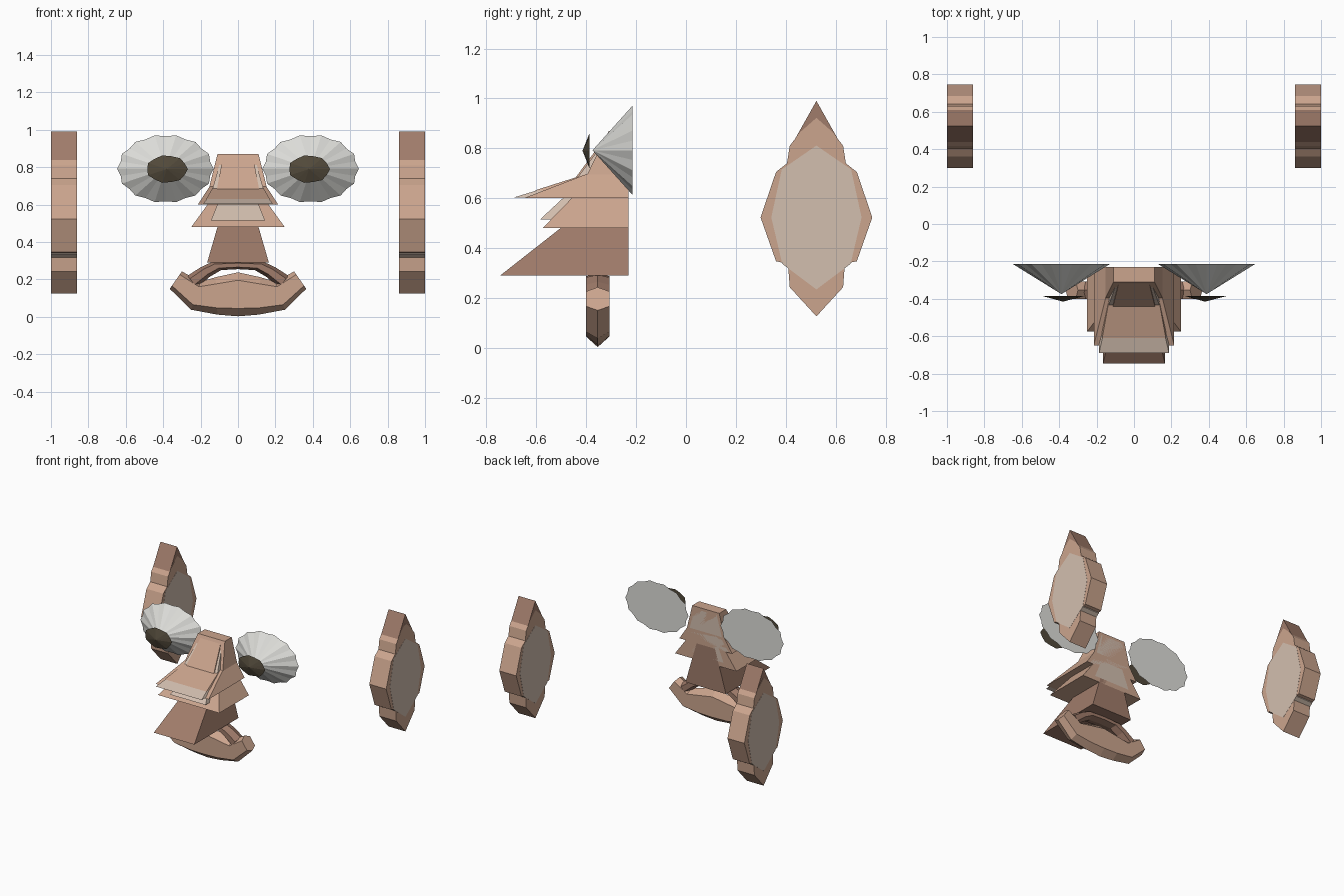
import bpy, bmesh, math

cube = bpy.data.objects.get("Cube")
if cube:
    bpy.data.objects.remove(cube, do_unlink=True)


def material(name, rgb):
    m = bpy.data.materials.new(name)
    m.use_nodes = True
    m.diffuse_color = (*rgb, 1)
    m.node_tree.nodes["Principled BSDF"].inputs["Base Color"].default_value = (*rgb, 1)
    return m


LIGHT = material("light skin", (0.60, 0.375, 0.27))
DARK = material("dark skin", (0.35, 0.20, 0.145))
CREAM = material("pale skin", (0.65, 0.52, 0.43))
WHITE = material("eye white", (0.73, 0.73, 0.70))
PUPIL = material("pupil brown", (0.085, 0.068, 0.043))


def loft(name, rings, mat):
    """Joins rings of equal point count; a one-point ring makes a tip."""
    bm = bmesh.new()
    rows = [[bm.verts.new(p) for p in ring] for ring in rings]
    for a, b in zip(rows, rows[1:]):
        n = max(len(a), len(b))
        for i in range(n):
            j = (i + 1) % n
            if len(b) == 1:
                bm.faces.new((a[i], a[j], b[0]))
            else:
                bm.faces.new((a[i], a[j], b[j], b[i]))
    for row in (rows[0], rows[-1]):
        if len(row) > 2:
            bm.faces.new(row)
    bmesh.ops.recalc_face_normals(bm, faces=bm.faces)
    mesh = bpy.data.meshes.new(name)
    bm.to_mesh(mesh)
    bm.free()
    mesh.materials.append(mat)
    ob = bpy.data.objects.new(name, mesh)
    bpy.context.scene.collection.objects.link(ob)
    return ob


# Nose: stacked wedges sharing one flat back
BACK = -0.23


def wedge(name, low, high, mat):
    rings = []
    for z, w, front in (low, high):
        rings.append([(-w, front, z), (w, front, z), (w, BACK, z), (-w, BACK, z)])
    loft(name, rings, mat)


wedge("nose_base", (0.29, 0.165, -0.745), (0.60, 0.075, -0.35), DARK)
wedge("nose_middle", (0.48, 0.25, -0.575), (0.66, 0.12, -0.40), LIGHT)
wedge("nose_middle_ridge", (0.515, 0.145, -0.585), (0.65, 0.09, -0.44), CREAM)
wedge("nose_brim", (0.60, 0.215, -0.65), (0.70, 0.15, -0.39), LIGHT)
wedge("nose_brim_ridge", (0.603, 0.187, -0.69), (0.68, 0.13, -0.44), CREAM)
wedge("nose_brim_top", (0.63, 0.17, -0.61), (0.70, 0.13, -0.39), LIGHT)
wedge("nose_bridge", (0.647, 0.165, -0.42), (0.87, 0.11, -0.31), LIGHT)
wedge("nose_bridge_sides", (0.67, 0.14, -0.445), (0.85, 0.09, -0.31), CREAM)
wedge("nose_bridge_front", (0.67, 0.115, -0.452), (0.86, 0.08, -0.312), LIGHT)

# Ears: layered plates, each given by its front half outline (offset, height)
EAR_Y = 0.523
EAR_LAYERS = [
    ("ear_rim", DARK, 0.0,
     [(0, 0.99), (0.107, 0.80), (0.107, 0.25), (0, 0.15)]),
    ("ear_body", LIGHT, 0.0005,
     [(0, 0.922), (0.065, 0.865), (0.107, 0.81), (0.118, 0.74), (0.162, 0.705),
      (0.224, 0.523), (0.162, 0.347), (0.114, 0.337), (0.107, 0.243), (0, 0.126)]),
    ("ear_inner", CREAM, 0.0015,
     [(0, 0.811), (0.139, 0.715), (0.181, 0.523), (0.137, 0.337), (0, 0.234)]),
]
for side, sx in (("left", 1), ("right", -1)):
    for name, mat, grow, half in EAR_LAYERS:
        outline = half + [(-d, z) for d, z in half[-2:0:-1]]
        rings = [[(sx * x, EAR_Y - d, z) for d, z in outline]
                 for x in (0.862 - grow, 0.9985 + grow)]
        loft(f"{side}_{name}", rings, mat)


# Eyes: fluted cone with a shallow pupil on its tip
def oval(cx, y, cz, rx, rz, count, dip):
    pts = []
    for i in range(count):
        a = 2 * math.pi * i / count
        r = 1 - dip * (i % 2)
        pts.append((cx + rx * r * math.cos(a), y, cz + rz * r * math.sin(a)))
    return pts


for side, sx in (("left", 1), ("right", -1)):
    cx = sx * 0.388
    loft(f"{side}_eye", [oval(cx, -0.215, 0.792, 0.258, 0.183, 28, 0.05),
                         [(cx, -0.375, 0.792)]], WHITE)
    loft(f"{side}_pupil", [oval(sx * 0.38, -0.386, 0.79, 0.112, 0.075, 14, 0.06),
                           [(sx * 0.38, -0.415, 0.79)]], PUPIL)

# Lips: six-sided tubes between an upper and a lower edge, mirrored across x
LIP_Y, LIP_T = -0.354, 0.047


def lip(name, half, bevel, mat):
    stations = [((-a, b), (-c, d)) for (a, b), (c, d) in half[:0:-1]] + half
    rings = []
    for top, bottom in stations:
        def at(t, y):
            x, z = [p + (q - p) * t for p, q in zip(top, bottom)]
            return (x, LIP_Y + y, z)
        rings.append([at(0, 0), at(bevel, -LIP_T), at(1 - bevel, -LIP_T),
                      at(1, 0), at(1 - bevel, LIP_T), at(bevel, LIP_T)])
    loft(name, rings, mat)


lip("lower_lip", [((0, 0.238), (0, 0.003)), ((0.12, 0.212), (0.11, 0.012)),
                  ((0.20, 0.188), (0.25, 0.038)), ((0.30, 0.243), (0.365, 0.150))],
    0.18, LIGHT)
lip("upper_lip", [((0, 0.298), (0, 0.255)), ((0.14, 0.293), (0.09, 0.25)),
                  ((0.20, 0.265), (0.15, 0.215)), ((0.27, 0.22), (0.22, 0.155))],
    0.25, DARK)
